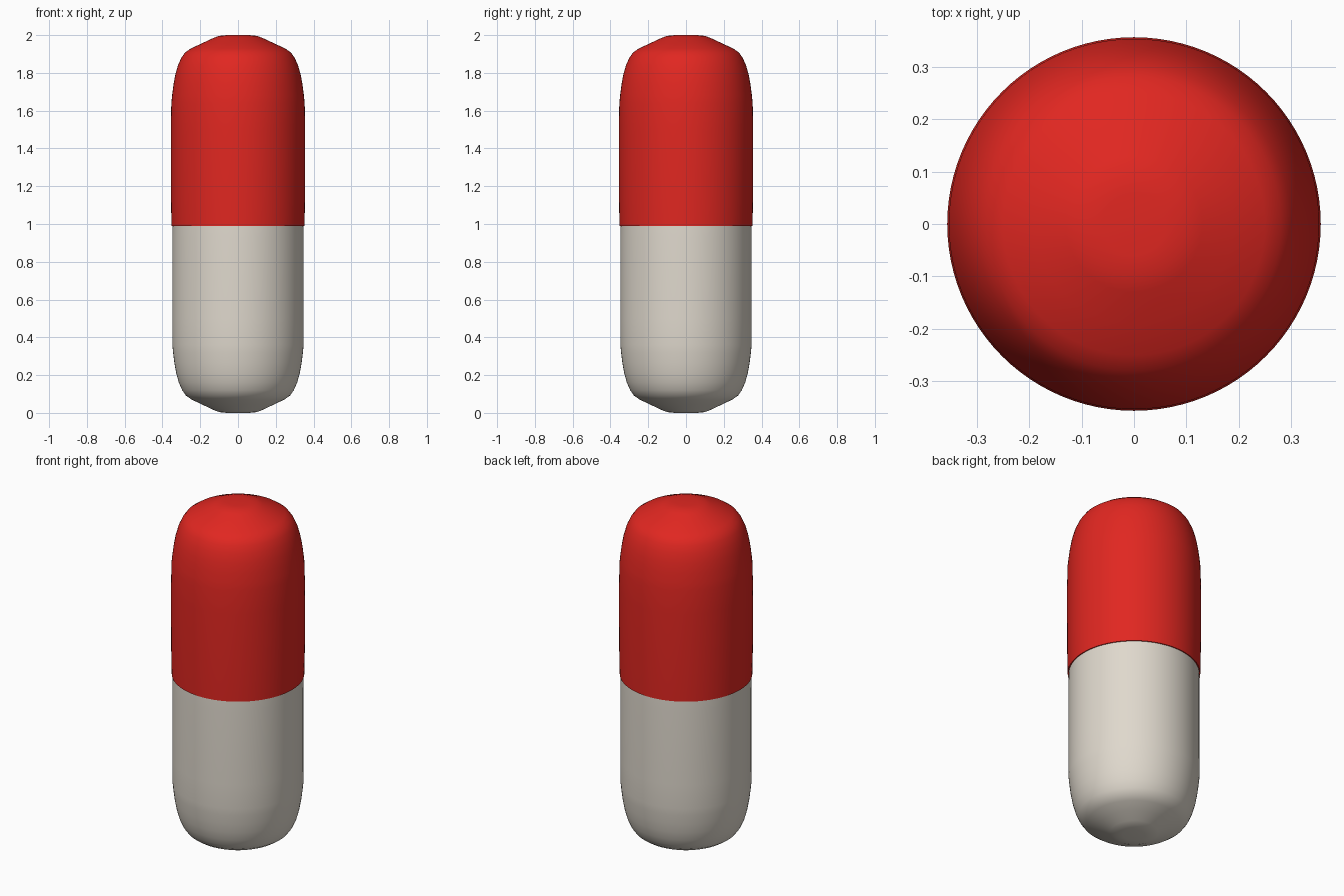
import bpy, math

if "Cube" in bpy.data.objects:
    bpy.data.objects.remove(bpy.data.objects["Cube"])

SEGMENTS = 96


def material(name, color):
    mat = bpy.data.materials.new(name)
    mat.diffuse_color = color
    mat.use_nodes = True
    mat.node_tree.nodes["Principled BSDF"].inputs["Base Color"].default_value = mat.diffuse_color
    return mat


def lathe(name, profile, mat):
    """Revolve (radius, z) points around z; points with radius 0 become poles."""
    verts, faces, rings = [], [], []
    for r, z in profile:
        start = len(verts)
        n = 1 if r == 0 else SEGMENTS
        for i in range(n):
            a = 2 * math.pi * i / SEGMENTS
            verts.append((r * math.cos(a), r * math.sin(a), z))
        rings.append((start, n))
    for (a, na), (b, nb) in zip(rings, rings[1:]):
        for i in range(SEGMENTS):
            j = (i + 1) % SEGMENTS
            if na == 1:
                faces.append((a, b + j, b + i))
            elif nb == 1:
                faces.append((a + i, a + j, b))
            else:
                faces.append((a + i, a + j, b + j, b + i))
    mesh = bpy.data.meshes.new(name)
    mesh.from_pydata(verts, [], faces)
    mesh.materials.append(mat)
    obj = bpy.data.objects.new(name, mesh)
    bpy.context.collection.objects.link(obj)
    bpy.ops.object.select_all(action='DESELECT')
    obj.select_set(True)
    bpy.context.view_layer.objects.active = obj
    bpy.ops.object.shade_smooth_by_angle(angle=math.radians(40))
    return obj


# Rounded end, as (radius, distance from the tip)
dome = [(0, 0), (0.06, 0.0), (0.10, 0.004), (0.13, 0.015), (0.19, 0.043),
        (0.25, 0.071), (0.28, 0.092), (0.30, 0.12), (0.318, 0.16),
        (0.332, 0.21), (0.342, 0.265), (0.349, 0.32), (0.353, 0.36)]

# Pale lower half, slightly slimmer so it tucks into the cap
lower = [(r * 0.985, z) for r, z in dome]
lower += [(0.348, 0.50), (0.348, 0.93), (0.346, 1.0)]
lathe("lower_shell", lower, material("cream", (0.74, 0.69, 0.61, 1)))

# Red upper half with a thin lip at the seam
upper = [(0.345, 0.99), (0.352, 0.99), (0.355, 1.14), (0.356, 1.50)]
upper += [(r, 2.0 - z) for r, z in reversed(dome)]
lathe("upper_cap", upper, material("red", (0.75, 0.02, 0.015, 1)))
